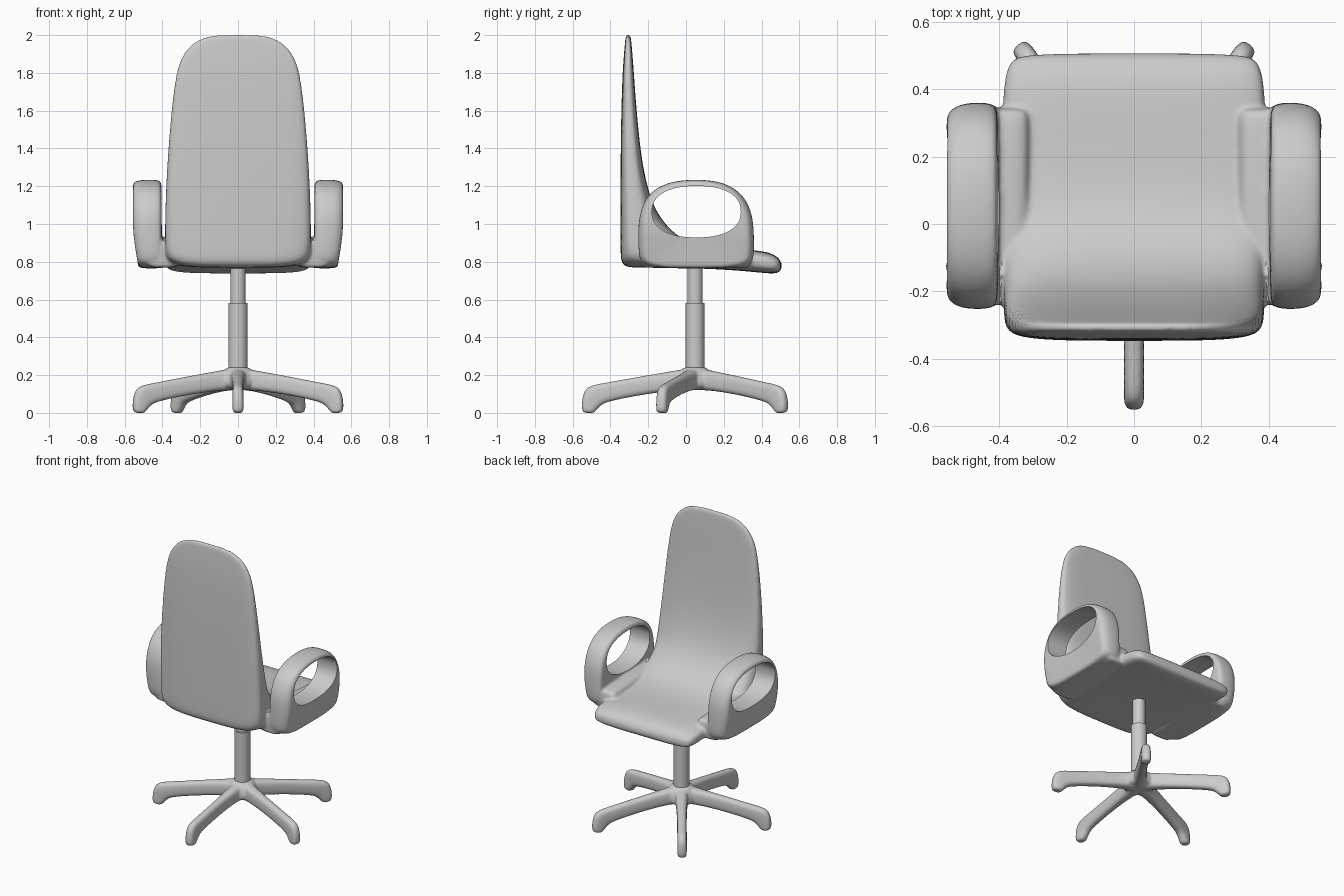
import bpy, bmesh, math
from mathutils import Vector, Matrix

if "Cube" in bpy.data.objects:
    bpy.data.objects.remove(bpy.data.objects["Cube"])


def bridge(bm, rings):
    """Skin a list of equal-length point rings and cap both ends."""
    vs = [[bm.verts.new(p) for p in r] for r in rings]
    n = len(vs[0])
    for a, b in zip(vs, vs[1:]):
        for i in range(n):
            j = (i + 1) % n
            bm.faces.new((a[i], a[j], b[j], b[i]))
    bm.faces.new(vs[0][::-1])
    bm.faces.new(vs[-1])


def spow(v, e):
    return math.copysign(abs(v) ** e, v)


def loft(bm, stations, power, count=24, mat=Matrix()):
    """Each station: outer (y, z), inner (y, z), half width. Rounded-box section."""
    rings = []
    for oy, oz, iy, iz, w in stations:
        o, i = Vector((0, oy, oz)), Vector((0, iy, iz))
        mid, half = (o + i) / 2, (i - o) / 2
        ring = []
        for k in range(count):
            a = 2 * math.pi * (k + 0.5) / count
            p = mid + half * spow(math.sin(a), 2 / power)
            p.x = w * spow(math.cos(a), 2 / power)
            ring.append(mat @ p)
        rings.append(ring)
    bridge(bm, rings)


def finish(name, bm, mods=()):
    bmesh.ops.recalc_face_normals(bm, faces=bm.faces[:])
    me = bpy.data.meshes.new(name)
    bm.to_mesh(me)
    bm.free()
    ob = bpy.data.objects.new(name, me)
    bpy.context.collection.objects.link(ob)
    bpy.ops.object.select_all(action='DESELECT')
    bpy.context.view_layer.objects.active = ob
    ob.select_set(True)
    for kind, props in mods:
        m = ob.modifiers.new(kind.title(), kind)
        for key, value in props.items():
            setattr(m, key, value)
        bpy.ops.object.modifier_apply(modifier=m.name)
    bpy.ops.object.shade_smooth_by_angle(angle=math.radians(40))
    return ob


def fuse(voxel, steps):
    """Round the parts, melt them into one skin and soften the joints."""
    return [('SUBSURF', {'levels': 2}),
            ('REMESH', {'mode': 'VOXEL', 'voxel_size': voxel}),
            ('SMOOTH', {'factor': 0.5, 'iterations': steps})]


# Arm hole cutters
bm = bmesh.new()
for s in (-1, 1):
    rings = []
    for x in (0.398, 0.7):
        rings.append([(s * x, 0.055 + 0.235 * spow(math.cos(a), 0.86),
                       1.065 + 0.136 * spow(math.sin(a), 0.86))
                      for a in (2 * math.pi * k / 96 for k in range(96))])
    bridge(bm, rings)
cutter = finish("arm_hole_cutter", bm)
cutter.hide_render = True

# Seat and backrest: one continuous shell from front lip to top edge
bm = bmesh.new()
loft(bm, [
    (0.508, 0.765, 0.508, 0.795, 0.33), (0.490, 0.733, 0.480, 0.836, 0.375),
    (0.40, 0.742, 0.40, 0.862, 0.392), (0.20, 0.760, 0.20, 0.868, 0.392),
    (0.00, 0.766, 0.04, 0.890, 0.392), (-0.15, 0.768, -0.05, 0.940, 0.39),
    (-0.28, 0.768, -0.11, 1.00, 0.39), (-0.345, 0.775, -0.15, 1.06, 0.388),
    (-0.347, 0.86, -0.18, 1.12, 0.388), (-0.347, 1.05, -0.208, 1.21, 0.385),
    (-0.347, 1.30, -0.238, 1.36, 0.376), (-0.343, 1.60, -0.262, 1.60, 0.355),
    (-0.336, 1.80, -0.276, 1.80, 0.330), (-0.330, 1.88, -0.282, 1.88, 0.303),
    (-0.325, 1.94, -0.287, 1.94, 0.262), (-0.321, 1.98, -0.291, 1.98, 0.205),
    (-0.317, 2.003, -0.295, 2.003, 0.13)], 4)

# Arms: rounded upright slabs, plus a root joining each to the seat
outline = [(-0.235, 0.785), (-0.252, 0.83), (-0.253, 0.95), (-0.25, 1.05),
           (-0.205, 1.16), (-0.11, 1.218), (0.0, 1.235), (0.11, 1.235),
           (0.22, 1.215), (0.31, 1.15), (0.353, 1.05), (0.36, 0.95),
           (0.362, 0.83), (0.345, 0.785), (0.25, 0.766), (0.055, 0.764),
           (-0.15, 0.766)]
slices = [(0.402, 0.92, 0.95), (0.41, 0.97, 0.98), (0.435, 1, 1), (0.50, 1, 1),
          (0.535, 0.965, 0.985), (0.555, 0.90, 0.955), (0.558, 0.84, 0.93)]
for s in (-1, 1):
    rings = []
    for x, sy, sz in slices:
        ring = []
        for y, z in outline:
            taper = 0.15 * max(0, 0.95 - z) if x > 0.45 else 0
            ring.append((s * (x - taper), 0.055 + (y - 0.055) * sy,
                         0.9 + (z - 0.9) * sz))
        rings.append(ring)
    bridge(bm, rings)
    loft(bm, [(y, 0.768, y, z, 0.09) for y, z in
              ((-0.24, 0.91), (-0.22, 0.92), (0.05, 0.915), (0.32, 0.90), (0.345, 0.89))],
         4, mat=Matrix.Translation((s * 0.40, 0, 0)))
finish("seat_shell", bm, fuse(0.009, 6) +
       [('BOOLEAN', {'operation': 'DIFFERENCE', 'object': cutter, 'solver': 'EXACT'})])
bpy.data.objects.remove(cutter)

# Five-star base with down-turned feet
AXIS = Vector((0, 0.048, 0))
bm = bmesh.new()
leg = [(-0.04, 0.235, -0.04, 0.12, 0.05), (0.05, 0.235, 0.05, 0.12, 0.048),
       (0.14, 0.218, 0.14, 0.115, 0.036), (0.30, 0.192, 0.30, 0.092, 0.031),
       (0.46, 0.162, 0.43, 0.066, 0.031), (0.545, 0.149, 0.485, 0.05, 0.031),
       (0.588, 0.125, 0.505, 0.032, 0.031), (0.601, 0.06, 0.522, 0.014, 0.031),
       (0.600, 0.015, 0.535, 0.001, 0.029), (0.59, 0.0, 0.545, -0.002, 0.024)]
for k in range(5):
    turn = Matrix.Rotation(math.radians(180 + 72 * k), 4, 'Z')
    squash = Matrix.Diagonal((0.975, 1, 1, 1))
    loft(bm, leg, 3, 16, Matrix.Translation(AXIS) @ squash @ turn)
bridge(bm, [[(AXIS.x + r * math.cos(a), AXIS.y + r * math.sin(a), z)
             for a in (2 * math.pi * k / 24 for k in range(24))]
            for r, z in ((0.07, 0.125), (0.105, 0.14), (0.10, 0.19), (0.075, 0.228), (0.055, 0.245))])
finish("star_base", bm, fuse(0.007, 6))

# Gas lift column: wide sleeve and thinner piston
for name, r, z0, z1 in (("lift_sleeve", 0.05, 0.2, 0.583), ("lift_piston", 0.04, 0.5, 0.80)):
    bm = bmesh.new()
    bmesh.ops.create_cone(bm, cap_ends=True, segments=48, radius1=r, radius2=r, depth=z1 - z0,
                          matrix=Matrix.Translation(AXIS + Vector((0, 0, (z0 + z1) / 2))))
    finish(name, bm)
